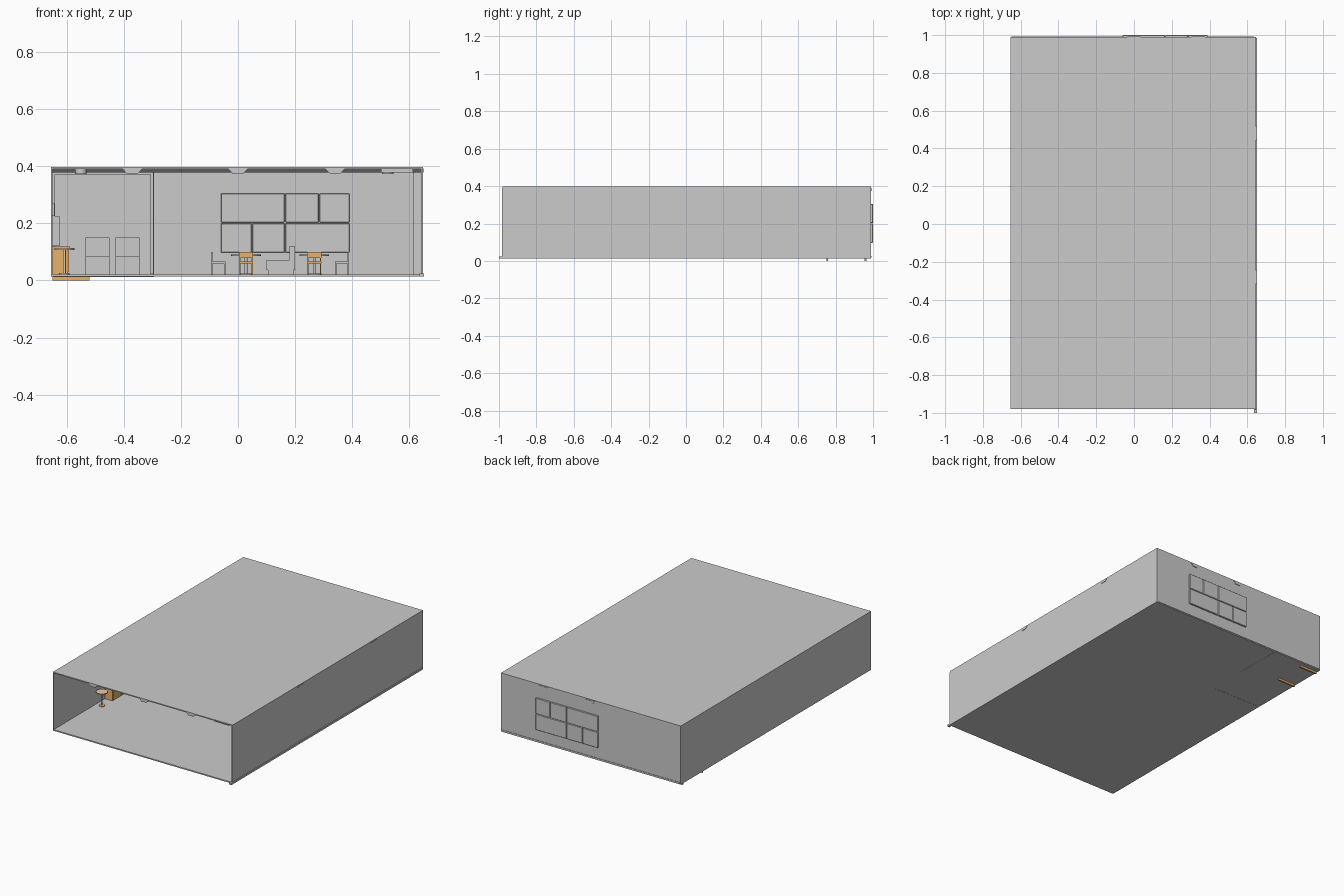
import bpy
from math import pi, cos, sin
from mathutils import Matrix

if "Cube" in bpy.data.objects:
    bpy.data.objects.remove(bpy.data.objects["Cube"])


def mat(name, col):
    m = bpy.data.materials.new(name)
    m.diffuse_color = col
    m.use_nodes = True
    m.node_tree.nodes["Principled BSDF"].inputs["Base Color"].default_value = m.diffuse_color
    return m


WOOD = mat("wood", (0.8, 0.45, 0.15, 1))
TAN = mat("light_wood", (0.85, 0.6, 0.38, 1))


def mesh(name, verts, faces, m=None):
    me = bpy.data.meshes.new(name)
    me.from_pydata(verts, [], faces)
    ob = bpy.data.objects.new(name, me)
    bpy.context.collection.objects.link(ob)
    if m:
        me.materials.append(m)
    return ob


def prism(name, a, b, m=None):
    """Join two matching cross-section loops into a closed solid."""
    n = len(a)
    faces = [(i, (i + 1) % n, n + (i + 1) % n, n + i) for i in range(n)]
    return mesh(name, a + b, faces + [tuple(range(n))[::-1], tuple(range(n, 2 * n))], m)


def box(name, x0, x1, y0, y1, z0, z1, m=None):
    def ring(z):
        return [(x0, y0, z), (x1, y0, z), (x1, y1, z), (x0, y1, z)]
    return prism(name, ring(z0), ring(z1), m)


def cyl(name, x, y, z0, z1, r, m=None, n=24):
    def ring(z):
        return [(x + r * cos(2 * pi * i / n), y + r * sin(2 * pi * i / n), z) for i in range(n)]
    ob = prism(name, ring(z0), ring(z1), m)
    for p in ob.data.polygons:
        p.use_smooth = len(p.vertices) == 4
    return ob


# Room shell, open at the front
box("floor", -.652, .65, -.98, .985, .013, .021)
box("ceiling", -.655, .647, -.98, .99, .39, .397)
box("left_wall", -.655, -.649, -.98, .99, .013, .39)
box("right_wall", .641, .647, -.985, .99, .013, .39)
box("back_wall", -.649, .641, .975, .99, .013, .39)
box("right_skirting", .636, .652, -1, .975, .013, .025)
box("back_skirting", -.649, .636, .97, .993, .019, .026)
box("corner_column", .613, .641, .94, .975, .021, .39)

# Corner office partitions with a doorway on the side
box("office_front_wall", -.649, -.295, .40, .41, .012, .378)
box("office_side_wall", -.305, -.295, .66, .975, .012, .378)
box("office_door_lintel", -.305, -.295, .41, .66, .29, .378)
for n, d in (("left_trim", (-.649, -.641, .022, .378)), ("right_trim", (-.306, -.296, .022, .378)),
             ("top_trim", (-.641, -.306, .37, .378))):
    box("office_" + n, d[0], d[1], .393, .40, d[2], d[3])

# Ceiling beams, tapering downwards
PROFILE = [(-.035, .391), (-.018, .373), (.018, .373), (.035, .391)]
for x, y1 in ((-.37, .40), (0, .993), (.34, .993)):
    prism("long_beam", [(x + p, -.975, z) for p, z in PROFILE], [(x + p, y1, z) for p, z in PROFILE])
for y in (-.28, .48):
    prism("cross_beam", [(-.649, y + p, z + .004 if z < .38 else z) for p, z in PROFILE],
          [(.65, y + p, z + .004 if z < .38 else z) for p, z in PROFILE])
for x in (-.55, .525):
    for y in (-.65, .1):
        cyl("ceiling_lamp", x, y, .373, .39, .02)
box("ceiling_unit", .5, .613, -.965, -.90, .377, .39)

# Window of six unequal panes through the back wall
for x0, x1, z0, z1 in ((-.06, .163, .203, .305), (.166, .283, .203, .305), (.286, .39, .203, .305),
                       (-.06, .048, .097, .2), (.051, .163, .097, .2), (.166, .39, .097, .2)):
    ob = box("window_panel", x0, x1, .962, 1, z0, z1)
    b = ob.modifiers.new("edge", 'BEVEL')
    b.width = .002
    b.segments = 1

# Office desk
for y in (.75, .955):
    box("desk_side", -.649, -.52, y, y + .01, 0, .10, WOOD)
box("desk_top", -.649, -.515, .745, .97, .10, .107, WOOD)

# Counter with doors along the left wall
box("counter_body", -.649, -.595, -.45, -.12, .021, .11, WOOD)
box("counter_top", -.649, -.588, -.455, -.115, .11, .118, WOOD)
for i in range(4):
    box("counter_door", -.595, -.591, -.445 + i * .082, -.371 + i * .082, .03, .105, WOOD)
box("wall_panel", -.649, -.625, -.36, -.22, .12, .225)
box("wall_shelf", -.649, -.642, -.40, -.16, .225, .27)

# Round high table
cyl("round_table_foot", -.608, -.54, .021, .026, .018, TAN)
cyl("round_table_post", -.608, -.54, .026, .107, .005, TAN, 12)
cyl("round_table_top", -.608, -.54, .107, .114, .035, TAN)


def place(parts, x, y, angle):
    for o in parts:
        o.data.transform(Matrix.Translation((x, y, 0)) @ Matrix.Rotation(angle, 4, 'Z'))


def chair(x, y, angle, m=None):
    """Four-legged chair facing -y before rotation."""
    parts = [box("chair_seat", -.025, .025, -.025, .025, .06, .066, m),
             box("chair_back", -.025, .025, .02, .025, .078, .10, m)]
    for sx in (-1, 1):
        for y0, top in ((-.022, .06), (.022, .095)):
            parts.append(box("chair_leg", sx * .022 - .0025, sx * .022 + .0025,
                             y0 - .0025, y0 + .0025, .021, top, m))
    place(parts, x, y, angle)


def armchair(x, y, angle, w=.042, top=.15):
    s = (top - .021) / .129
    parts = [box("armchair_base", -w, w, -.045, .045, .021, .021 + .02 * s),
             box("armchair_seat", -w, w, -.05, .03, .021 + .02 * s, .021 + .065 * s),
             box("armchair_back", -w, w, .03, .05, .021 + .02 * s, top)]
    place(parts, x, y, angle)


# Waiting armchairs in front of the office
for x in (-.492, -.387):
    armchair(x, .32, 0)

# Dining tables with chairs
for x, side in ((.028, -1), (.267, 1)):
    y = .55
    cyl("dining_table_top", x, y, .085, .09, .052)
    cyl("dining_table_post", x, y, .025, .085, .005, None, 12)
    cyl("dining_table_foot", x, y, .021, .025, .025)
    chair(x, y + .085, 0, WOOD)
    chair(x, y - .085, pi, WOOD)
    chair(x + side * .097, y, -side * pi / 2)

# Lounge seat between the tables
armchair(.15, .55, -pi / 2, .045, .12)
